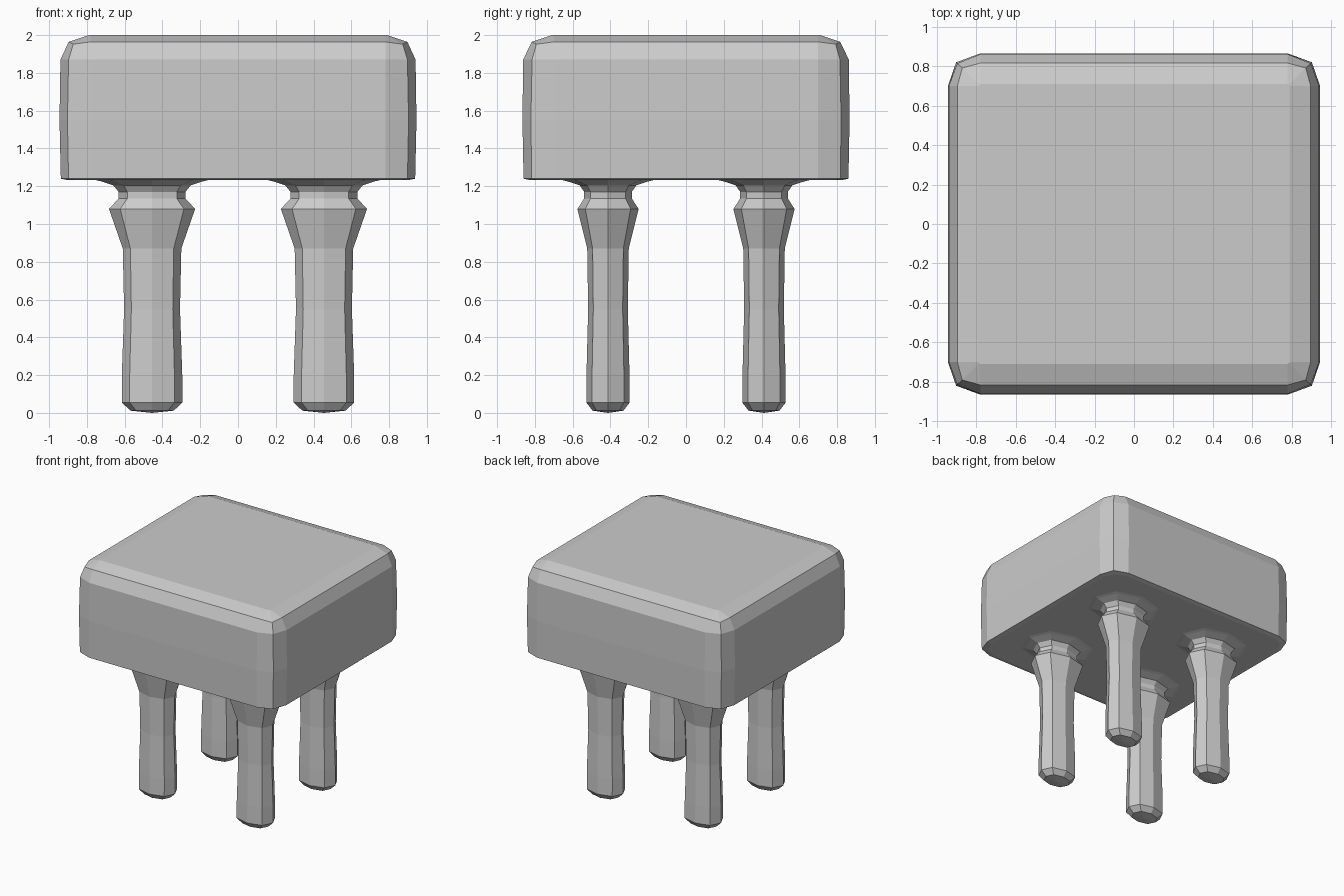
import bpy, bmesh

if "Cube" in bpy.data.objects:
    bpy.data.objects.remove(bpy.data.objects["Cube"])


def loft(name, rings, tip=None):
    """Skin a stack of equal-length point rings; cap both ends."""
    bm = bmesh.new()
    loops = [[bm.verts.new(p) for p in r] for r in rings]
    n = len(loops[0])
    for a, b in zip(loops, loops[1:]):
        for i in range(n):
            j = (i + 1) % n
            bm.faces.new((a[i], a[j], b[j], b[i]))
    if tip:
        c = bm.verts.new(tip)
        for i in range(n):
            bm.faces.new((c, loops[0][(i + 1) % n], loops[0][i]))
    else:
        bm.faces.new(loops[0][::-1])
    bm.faces.new(loops[-1])
    bmesh.ops.recalc_face_normals(bm, faces=bm.faces)
    me = bpy.data.meshes.new(name)
    bm.to_mesh(me)
    bm.free()
    ob = bpy.data.objects.new(name, me)
    bpy.context.collection.objects.link(ob)
    return ob


def seat_ring(a, b, z, corner, drop=0.0):
    """Rectangle a x b whose corners are cut twice, with 'corner' as the middle point."""
    mx, my = 0.78, 0.70
    cx, cy = corner
    q = [(a, my, z), (cx, cy, z - drop), (mx, b, z)]
    pts = list(q)
    pts += [(-x, y, h) for x, y, h in q[::-1]]
    pts += [(-x, -y, h) for x, y, h in q]
    pts += [(x, -y, h) for x, y, h in q[::-1]]
    return pts


# Thick cushion-like seat: crisp lower edge, rounded upper edge
loft("seat", [
    seat_ring(0.90, 0.825, 1.232, (0.86, 0.785)),
    seat_ring(0.938, 0.86, 1.24, (0.897, 0.817)),
    seat_ring(0.945, 0.866, 1.55, (0.903, 0.821)),
    seat_ring(0.940, 0.862, 1.87, (0.897, 0.815)),
    seat_ring(0.897, 0.817, 1.964, (0.872, 0.792), 0.012),
    seat_ring(0.79, 0.71, 2.0, (0.785, 0.705)),
])

# Turned leg profile: height, half width in x, half width in y
LEG = [(0.012, 0.115, 0.082), (0.055, 0.160, 0.115), (0.20, 0.160, 0.114),
       (0.55, 0.148, 0.105), (0.87, 0.155, 0.110), (1.08, 0.228, 0.162),
       (1.135, 0.177, 0.126), (1.17, 0.177, 0.126), (1.205, 0.205, 0.15),
       (1.226, 0.27, 0.215), (1.24, 0.33, 0.27)]
K = 0.74
OCT = [(1, 0), (K, K), (0, 1), (-K, K), (-1, 0), (-K, -K), (0, -1), (K, -K)]

for sy, row in ((-1, "front"), (1, "back")):
    for sx, side in ((-1, "left"), (1, "right")):
        cx, cy = 0.455 * sx, 0.413 * sy
        loft(f"{row}_{side}_leg",
             [[(cx + u * w, cy + v * d, z) for u, v in OCT] for z, w, d in LEG],
             tip=(cx, cy, 0.0))
